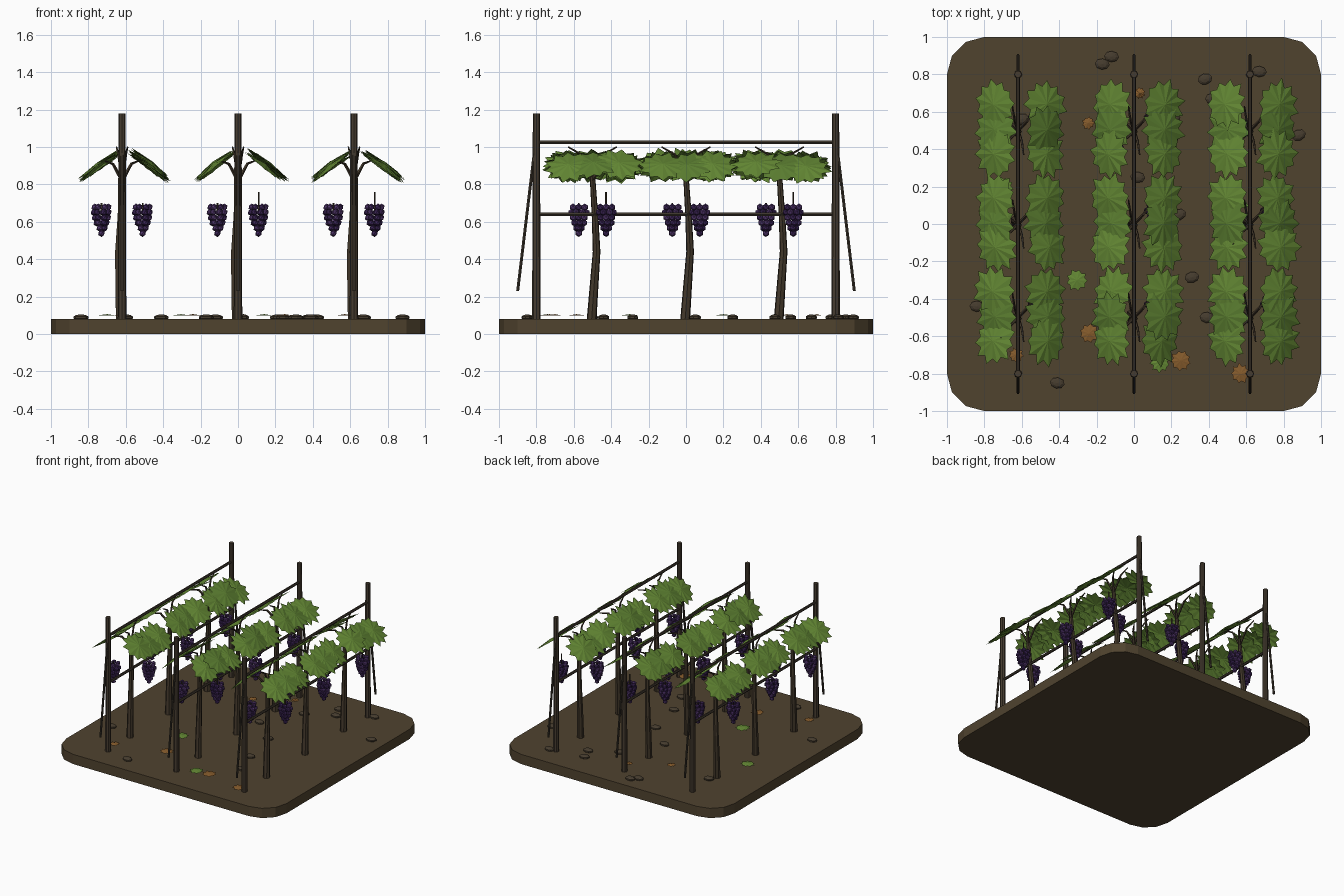
import bpy, bmesh, math, random
from mathutils import Vector, Matrix

if "Cube" in bpy.data.objects:
    bpy.data.objects.remove(bpy.data.objects["Cube"])

random.seed(7)
ROWS = (-0.62, 0.0, 0.62)
VINES = (-0.5, 0.0, 0.5)
SOIL_Z = 0.08


def material(name, r, g, b):
    m = bpy.data.materials.new(name)
    m.diffuse_color = (r, g, b, 1)
    m.use_nodes = True
    m.node_tree.nodes["Principled BSDF"].inputs["Base Color"].default_value = m.diffuse_color
    return m


SOIL = material("soil brown", 0.080, 0.056, 0.028)
WOOD = material("post wood", 0.062, 0.046, 0.030)
BARK = material("vine bark", 0.056, 0.040, 0.024)
WIRE = material("dark rail", 0.046, 0.036, 0.025)
STONE = material("stone brown", 0.062, 0.046, 0.028)
LEAF = material("leaf green", 0.125, 0.245, 0.034)
LEAF2 = material("deep leaf green", 0.105, 0.210, 0.030)
DRY = material("dry leaf orange", 0.235, 0.105, 0.025)
GRAPE = material("grape purple", 0.050, 0.020, 0.105)
GRAPE2 = material("light grape purple", 0.085, 0.037, 0.155)


def finish(name, bm, *mats):
    mesh = bpy.data.meshes.new(name)
    bm.to_mesh(mesh)
    bm.free()
    for m in mats:
        mesh.materials.append(m)
    ob = bpy.data.objects.new(name, mesh)
    bpy.context.collection.objects.link(ob)
    return ob


def tube(bm, points, radii, sides=8):
    """Tapered, capped tube along a path."""
    pts = [Vector(p) for p in points]
    rings = []
    for i, (p, r) in enumerate(zip(pts, radii)):
        d = (pts[min(i + 1, len(pts) - 1)] - pts[max(i - 1, 0)]).normalized()
        q = Vector((0, 0, 1)).rotation_difference(d)
        rings.append([bm.verts.new(p + q @ Vector((r * math.cos(a), r * math.sin(a), 0)))
                      for a in (2 * math.pi * k / sides for k in range(sides))])
    for a, b in zip(rings, rings[1:]):
        for k in range(sides):
            n = (k + 1) % sides
            bm.faces.new((a[k], a[n], b[n], b[k]))
    bm.faces.new(rings[0][::-1])
    bm.faces.new(rings[-1])


def leaf(bm, matrix, radius, lift, mat=0, points=11):
    """Pointed star leaf folded from a raised centre."""
    centre = bm.verts.new(matrix @ Vector((0, 0, lift)))
    rim = []
    for k in range(points * 2):
        a = math.pi * k / points
        r = radius * (random.uniform(0.88, 1.06) if k % 2 == 0 else random.uniform(0.70, 0.78))
        rim.append(bm.verts.new(matrix @ Vector((r * math.cos(a), r * math.sin(a), 0))))
    for k in range(len(rim)):
        f = bm.faces.new((centre, rim[k], rim[(k + 1) % len(rim)]))
        f.material_index = mat


# Soil slab with rounded corners
bm = bmesh.new()
outline = []
for quarter, (sx, sy) in enumerate(((1, 1), (-1, 1), (-1, -1), (1, -1))):
    for k in range(4):
        a = math.radians(quarter * 90 + k * 30)
        outline.append(bm.verts.new((0.8 * sx + 0.2 * math.cos(a), 0.8 * sy + 0.2 * math.sin(a), 0)))
face = bm.faces.new(outline)
top = bmesh.ops.extrude_face_region(bm, geom=[face])["geom"]
bmesh.ops.translate(bm, vec=(0, 0, SOIL_Z), verts=[v for v in top if isinstance(v, bmesh.types.BMVert)])
bmesh.ops.recalc_face_normals(bm, faces=bm.faces)
finish("soil_slab", bm, SOIL)

for row, x in enumerate(ROWS):
    # Posts, rails and slanted braces
    posts, rails, braces = bmesh.new(), bmesh.new(), bmesh.new()
    for s in (-1, 1):
        tube(posts, [(x, 0.8 * s, 0.07), (x, 0.8 * s, 1.18)], (0.023, 0.019))
        tube(braces, [(x, 0.9 * s, 0.23), (x, 0.805 * s, 1.02)], (0.009, 0.009), 6)
    for z in (0.64, 1.025):
        tube(rails, [(x, -0.8, z), (x, 0.8, z)], (0.011, 0.011), 6)
    finish("posts", posts, WOOD)
    finish("rails", rails, WIRE)
    finish("braces", braces, WIRE)

    trunks, canopy, grapes, stems = (bmesh.new() for _ in range(4))
    for vine, y in enumerate(VINES):
        # Bent trunk with forked branches
        tube(trunks, [(x - 0.008, y - 0.005, 0.07), (x - 0.014, y + 0.008, 0.25),
                      (x - 0.018, y + 0.022, 0.44), (x - 0.008, y + 0.014, 0.62),
                      (x, y, 0.84)], (0.027, 0.024, 0.021, 0.018, 0.015), 7)
        for s in (-1, 1):
            tube(trunks, [(x, y, 0.82), (x + 0.05 * s, y + 0.05 * s, 0.91),
                          (x + 0.09 * s, y + 0.11 * s, 0.925)], (0.011, 0.008, 0.004), 5)
            tube(trunks, [(x, y, 0.83), (x + 0.02 * s, y - 0.06 * s, 0.96),
                          (x + 0.03 * s, y - 0.13 * s, 1.0)], (0.009, 0.007, 0.004), 5)

            # Sloping leaves on each side of the row
            for k, off in enumerate((-0.125, 0.005, 0.14)):
                cx = x + (0.148 if s > 0 else -0.122) + random.uniform(-0.01, 0.01)
                cz = 0.897 + random.uniform(-0.012, 0.012)
                tilt = math.radians(random.uniform(32, 40)) * s
                m = (Matrix.Translation((cx, y + off, cz)) @ Matrix.Rotation(tilt, 4, 'Y')
                     @ Matrix.Rotation(random.uniform(-0.12, 0.12), 4, 'X')
                     @ Matrix.Rotation(random.uniform(0, 6), 4, 'Z'))
                leaf(canopy, m, 0.138, 0.018, k % 2)

            # Tapering grape bunch
            gx, gy = x + 0.11 * s, y + 0.073 * s
            for level, (n, r) in enumerate(((6, 0.036), (7, 0.040), (6, 0.034), (5, 0.027), (3, 0.016), (1, 0))):
                for k in range(n):
                    a = 2 * math.pi * k / n + level * 0.5
                    p = Matrix.Translation((gx + r * math.cos(a), gy + r * math.sin(a), 0.678 - level * 0.028))
                    ball = bmesh.ops.create_icosphere(grapes, subdivisions=1, radius=0.0195, matrix=p)
                    light = int(random.random() < 0.4)
                    for f in {f for v in ball["verts"] for f in v.link_faces}:
                        f.material_index = light
            stem_top = 0.76 if s > 0 and row > 0 and vine != 1 else 0.70
            tube(stems, [(gx, gy, 0.66), (gx, gy, stem_top)], (0.005, 0.005), 5)
    finish("vine_trunks", trunks, BARK)
    finish("leaf_canopy", canopy, LEAF, LEAF2)
    finish("grape_bunches", grapes, GRAPE, GRAPE2)
    finish("grape_stems", stems, BARK)

# Flat stones on the soil
bm = bmesh.new()
for x, y in ((-0.17, 0.855), (-0.12, 0.895), (0.38, 0.775), (0.42, 0.67), (0.67, 0.815),
             (0.88, 0.475), (0.31, -0.285), (0.39, -0.5), (-0.41, -0.85), (0.02, 0.25),
             (-0.84, -0.44), (0.24, 0.05), (-0.6, 0.56), (0.21, 0.56)):
    m = (Matrix.Translation((x, y, 0.088)) @ Matrix.Rotation(random.uniform(-0.4, 0.4), 4, 'Z')
         @ Matrix.Diagonal((0.042, 0.031, 0.017, 1)))
    bmesh.ops.create_uvsphere(bm, u_segments=8, v_segments=5, radius=1, matrix=m)
finish("stones", bm, STONE)

# Fallen leaves
bm = bmesh.new()
for x, y, r, mat in ((-0.245, 0.54, 0.036, 1), (0.03, 0.7, 0.032, 1), (-0.24, -0.585, 0.055, 1),
                     (0.25, -0.73, 0.058, 1), (0.57, -0.8, 0.055, 1), (-0.63, -0.7, 0.04, 1),
                     (-0.305, -0.3, 0.06, 0), (0.14, -0.74, 0.055, 0), (-0.7, 0.2, 0.055, 0)):
    m = Matrix.Translation((x, y, 0.098)) @ Matrix.Rotation(random.uniform(0, 6), 4, 'Z')
    leaf(bm, m, r, 0.008, mat, 9)
finish("fallen_leaves", bm, LEAF, DRY)
